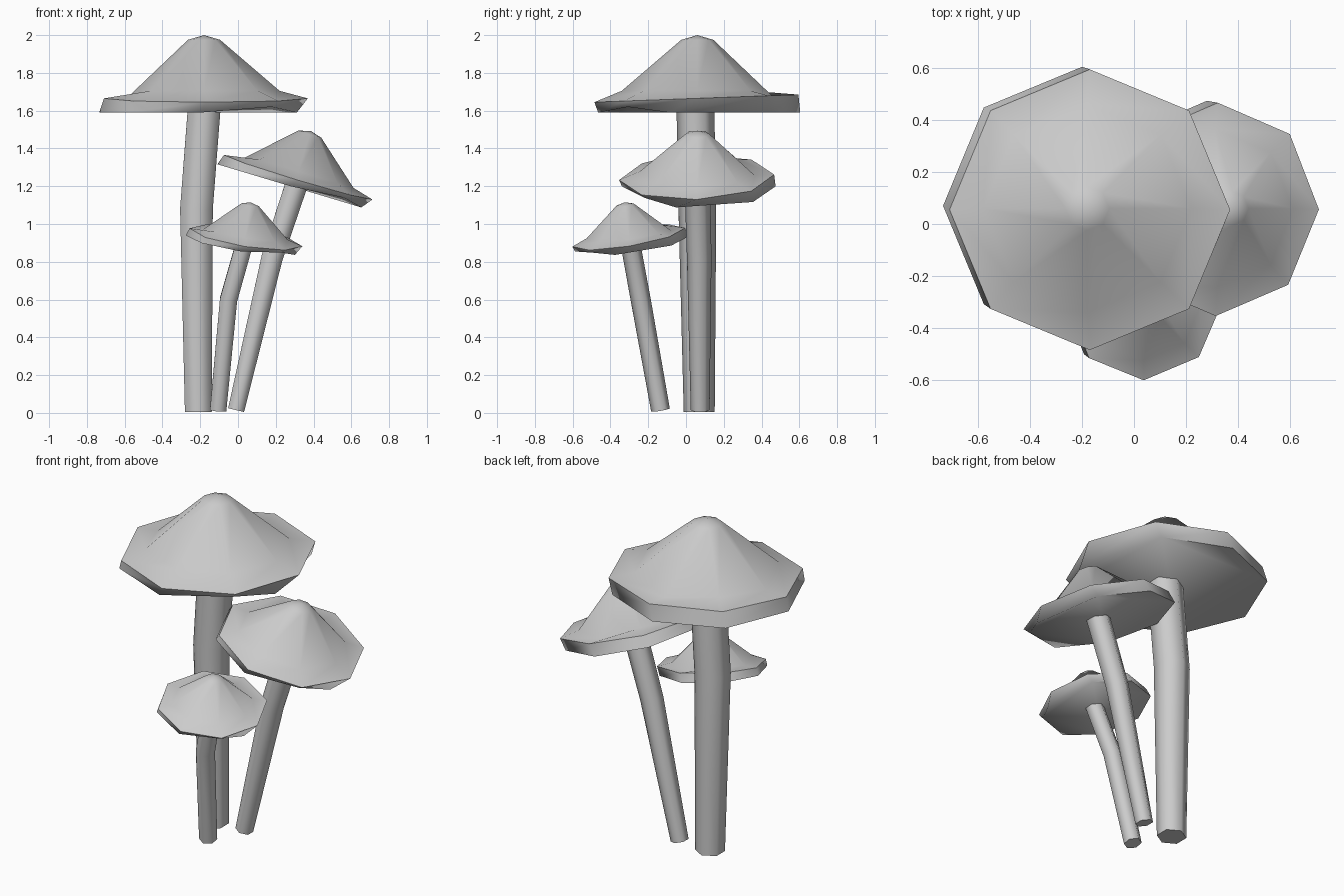
import bpy, bmesh, math
from mathutils import Vector, Matrix

cube = bpy.data.objects.get("Cube")
if cube:
    bpy.data.objects.remove(cube)

grey = bpy.data.materials.new("plain grey")
grey.use_nodes = True
GREY = (0.6, 0.6, 0.6, 1)
grey.diffuse_color = GREY
grey.node_tree.nodes["Principled BSDF"].inputs["Base Color"].default_value = GREY


def finish(bm, name, angle):
    bmesh.ops.recalc_face_normals(bm, faces=bm.faces)
    mesh = bpy.data.meshes.new(name)
    bm.to_mesh(mesh)
    bm.free()
    mesh.materials.append(grey)
    obj = bpy.data.objects.new(name, mesh)
    bpy.context.collection.objects.link(obj)
    bpy.ops.object.select_all(action='DESELECT')
    obj.select_set(True)
    bpy.context.view_layer.objects.active = obj
    bpy.ops.object.shade_smooth_by_angle(angle=math.radians(angle))
    return obj


def bridge(bm, rings):
    for a, b in zip(rings, rings[1:]):
        for i in range(len(a)):
            j = (i + 1) % len(a)
            bm.faces.new((a[i], a[j], b[j], b[i]))


def cap(name, base, scale, slope_x=0, slope_y=0):
    """Eight-sided cap: flat underside, uneven rim, conical crown."""
    # radius, height, sideways shift of each ring
    profile = [(0.535, 0.0, -0.02), (0.54, 0.075, 0.01),
               (0.40, 0.115, 0.0), (0.085, 0.385, 0.0)]
    axis = Vector((-slope_x, -slope_y, 1)).normalized()
    turn = Vector((0, 0, 1)).rotation_difference(axis).to_matrix().to_4x4()
    place = Matrix.Translation(base) @ turn @ Matrix.Scale(scale, 4)
    bm = bmesh.new()
    rings = []
    for level, (r, z, shift) in enumerate(profile):
        ring = []
        for i in range(8):
            a = math.tau * i / 8
            lift = 0
            if level == 0:
                # lower rim slips round on one side and lifts at the front corner
                a -= 0.3 if i == 0 else 0
                lift = 0.03 if i == 7 else 0
            elif level == 1:
                lift = 0.02 * math.sin(a)
            elif level == 2:
                # dents behind the rim
                lift = -0.03 if i in (2, 4) else 0
            ring.append(bm.verts.new(place @ Vector(
                (r * math.cos(a) + shift, r * math.sin(a) - shift / 2, z + lift))))
        rings.append(ring)
    bridge(bm, rings)
    bm.faces.new(rings[0])
    tip = bm.verts.new(place @ Vector((0, 0, 0.41)))
    for i in range(8):
        bm.faces.new((rings[-1][i], rings[-1][(i + 1) % 8], tip))
    return finish(bm, name, 60)


def stem(name, path, radii):
    """Six-sided tube with ends square to its path."""
    pts = [Vector(p) for p in path]
    bm = bmesh.new()
    rings = []
    for k, (p, r) in enumerate(zip(pts, radii)):
        way = pts[min(k + 1, len(pts) - 1)] - pts[max(k - 1, 0)]
        turn = Vector((0, 0, 1)).rotation_difference(way)
        rings.append([bm.verts.new(p + turn @ Vector(
            (r * math.sin(math.tau * i / 6), r * math.cos(math.tau * i / 6), 0)))
            for i in range(6)])
    bridge(bm, rings)
    bm.faces.new(rings[0])
    bm.faces.new(rings[-1])
    return finish(bm, name, 65)


# Tall mushroom
cap("tall_cap", (-0.18, 0.06, 1.59), 1.0)
stem("tall_stem", [(-0.21, 0.07, 0.005), (-0.22, 0.06, 1.08), (-0.18, 0.05, 1.6)],
     (0.082, 0.1, 0.1))

# Middle mushroom, leaning to the left side
cap("middle_cap", (0.295, 0.06, 1.195), 0.76, slope_x=-0.3)
stem("middle_stem", [(-0.01, 0.075, 0.015), (0.18, 0.07, 0.82), (0.31, 0.06, 1.21)],
     (0.05, 0.065, 0.068))

# Small mushroom, leaning forward
cap("small_cap", (0.03, -0.295, 0.89), 0.56, slope_x=-0.16, slope_y=0.13)
stem("small_stem", [(-0.105, -0.135, 0.015), (-0.05, -0.24, 0.6), (0.035, -0.295, 0.9)],
     (0.05, 0.053, 0.052))
